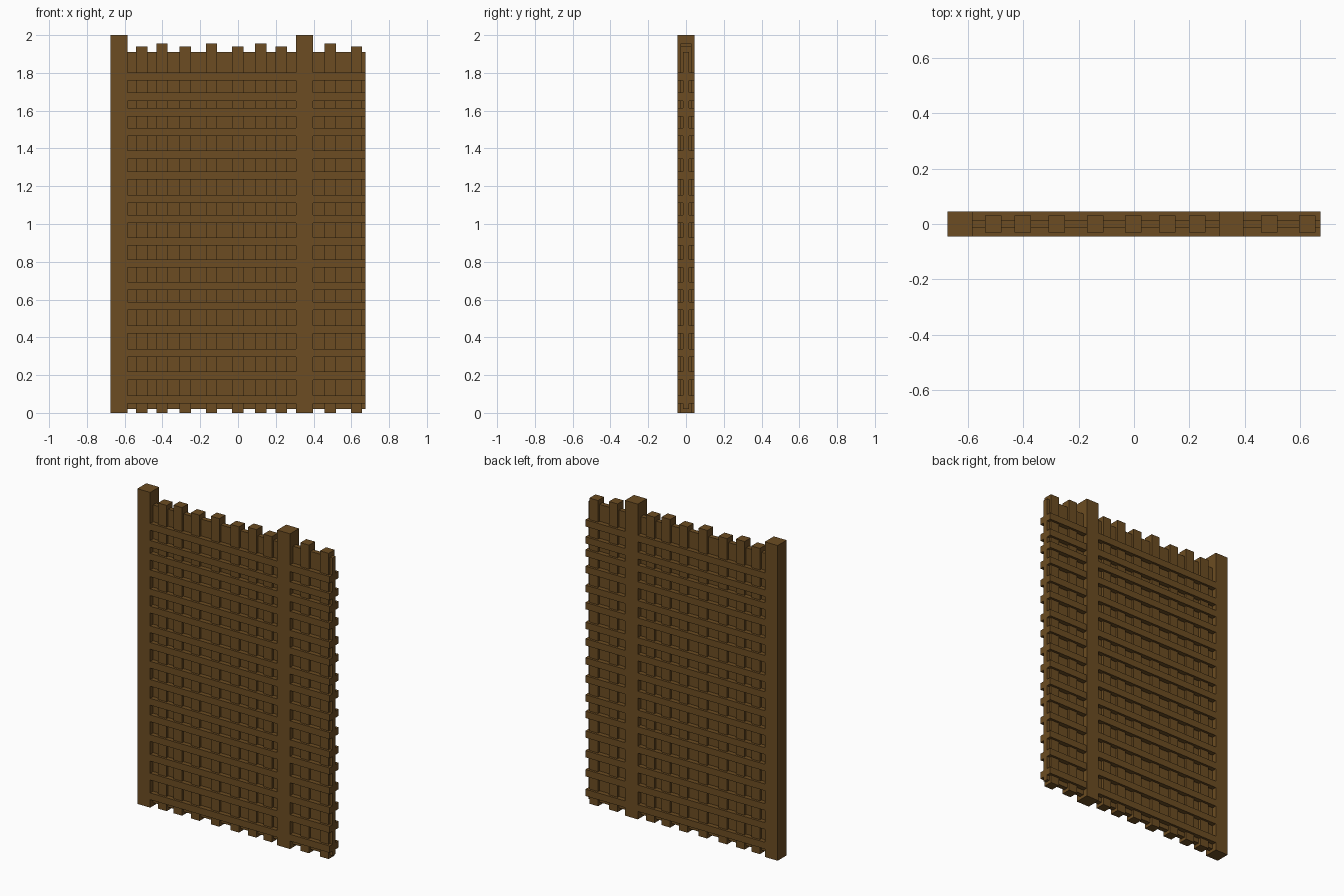
import bpy, bmesh

if "Cube" in bpy.data.objects:
    bpy.data.objects.remove(bpy.data.objects["Cube"])

wood = bpy.data.materials.new("brown wood")
wood.diffuse_color = (0.15, 0.073, 0.016, 1)
wood.use_nodes = True
wood.node_tree.nodes["Principled BSDF"].inputs["Base Color"].default_value = wood.diffuse_color


def box(name, x0, x1, y0, y1, z0, z1):
    bm = bmesh.new()
    bmesh.ops.create_cube(bm, size=1)
    for v in bm.verts:
        v.co.x = x1 if v.co.x > 0 else x0
        v.co.y = y1 if v.co.y > 0 else y0
        v.co.z = z1 if v.co.z > 0 else z0
    mesh = bpy.data.meshes.new(name)
    bm.to_mesh(mesh)
    bm.free()
    mesh.materials.append(wood)
    ob = bpy.data.objects.new(name, mesh)
    bpy.context.collection.objects.link(ob)
    return ob


# Two tall square posts
for x in (-0.675, 0.307):
    box("post", x, x + 0.09, -0.045, 0.045, 0, 2)

# Thin core panel between the uprights
box("core_panel", -0.60, 0.675, -0.015, 0.015, 0.02, 1.91)

# Upright stakes, alternating in height
for i, x in enumerate((-0.51, -0.402, -0.279, -0.14, -0.002, 0.12, 0.229, 0.489, 0.627)):
    box("stake", x - 0.03, x + 0.03, -0.03, 0.03, 0, 1.955 if i % 2 else 1.94)

# Horizontal rails on both faces
rails = (0.05, 0.175, 0.295, 0.42, 0.545, 0.65, 0.77, 0.885, 1.005,
         1.11, 1.235, 1.345, 1.465, 1.57, 1.652, 1.76)
for z in rails:
    for s in (-1, 1):
        y0, y1 = sorted((s * 0.014, s * 0.0445))
        box("rail", -0.59, 0.675, y0, y1, z, z + 0.043)
